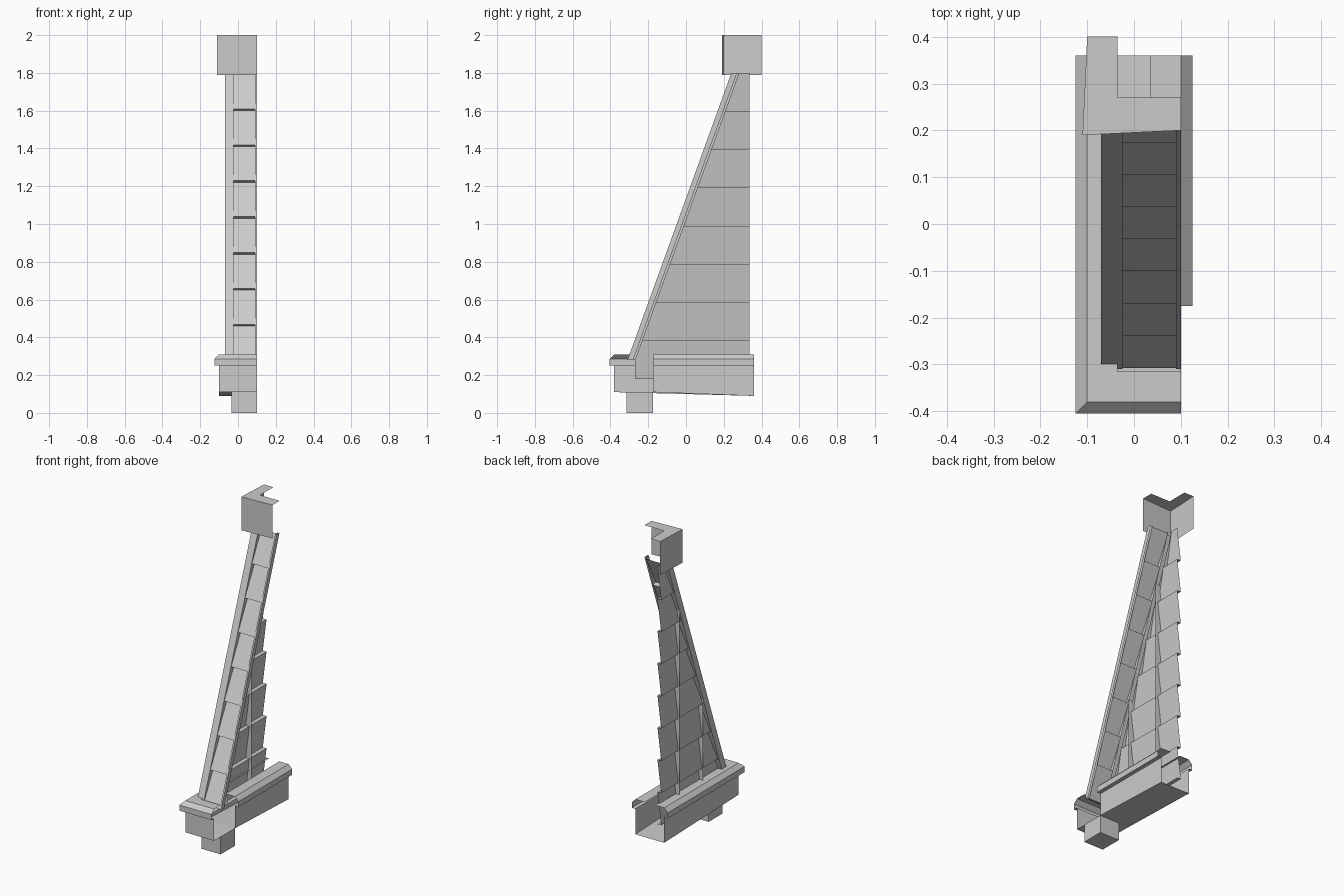
import bpy
from mathutils import Vector

if "Cube" in bpy.data.objects:
    bpy.data.objects.remove(bpy.data.objects["Cube"])

SLOPE = 0.362                      # lean of the front face, dy per dz
Z0, Z1 = 0.28, 1.80                # bottom and top of the leaning leg


def lean_y(z):
    return -0.31 + (z - Z0) * SLOPE


def add_mesh(name, verts, faces):
    me = bpy.data.meshes.new(name)
    me.from_pydata([tuple(v) for v in verts], [], faces)
    me.update()
    ob = bpy.data.objects.new(name, me)
    bpy.context.collection.objects.link(ob)
    return ob


def loft(name, *rows):
    """Sheet of quads joining rows of equally many points."""
    n = len(rows[0])
    verts = [p for r in rows for p in r]
    faces = [(k * n + i, k * n + i + 1, (k + 1) * n + i + 1, (k + 1) * n + i)
             for k in range(len(rows) - 1) for i in range(n - 1)]
    return add_mesh(name, verts, faces)


def polys(name, loops):
    """Separate flat polygons in one object."""
    verts, faces = [], []
    for lp in loops:
        faces.append(tuple(range(len(verts), len(verts) + len(lp))))
        verts += lp
    return add_mesh(name, verts, faces)


# Outer shell of the base: flange, moulded ledge and wall, mitred at the corner
# (inset from the outer wall, height); negative inset sticks out
shell = [(0.065, 0.31), (0, 0.31), (-0.025, 0.285), (-0.025, 0.25), (0, 0.25), (0, 0.11)]


def z_at(z, y):
    return z - 0.02 * (y + 0.175) / 0.535 if z == 0.11 and y > -0.175 else z


loft("base_outer_shell",
     [(0.10, -0.38 + d, z) for d, z in shell],
     [(-0.10 + d, -0.38 + d, z) for d, z in shell],
     [(-0.10 + d, 0.36, z_at(z, 0.36)) for d, z in shell])

# Inner side of the long base beam
loft("base_inner_shell",
     *[[(0.10 - d, y, z_at(z, y)) for d, z in shell] for y in (-0.175, 0.36)])

# Floor of the base, sloping down to the rear
loft("base_floor", *[[(-0.10, y, z), (0.10, y, z)]
                     for y, z in ((-0.38, 0.11), (-0.175, 0.11), (0.36, 0.09))])

# Foot under the corner
a, b, c, d = -0.035, 0.10, -0.315, -0.175
ring = [(a, c), (b, c), (b, d), (a, d)]
add_mesh("corner_foot",
         [(x, y, 0) for x, y in ring] + [(x, y, 0.11) for x, y in ring],
         [(3, 2, 1, 0)] + [(i, (i + 1) % 4, (i + 1) % 4 + 4, i + 4) for i in range(4)])

# Leaning corner leg and half batten on the front: swept sections (x, depth)
for name, sec in (
        ("corner_leg", [(-0.025, 0.03), (-0.025, 0), (-0.07, 0), (-0.07, 0.045), (-0.036, 0.045)]),
        ("front_batten", [(0.09, 0.03), (0.09, 0), (0.10, 0), (0.10, 0.03)])):
    loft(name, *[[(x, lean_y(z) + dy, z) for x, dy in sec] for z in (Z0, Z1)])

# Front cladding boards, overlapping like shingles
inward = Vector((0, 1, -SLOPE)).normalized()
loops = []
step = (Z1 - Z0) / 8
for i in range(8):
    za, zb = Z0 + i * step, Z0 + (i + 1) * step
    lo = Vector((0, lean_y(za), za)) + inward * 0.003
    hi = Vector((0, lean_y(zb), zb)) + inward * 0.03
    back = Vector((0, lean_y(za), za)) + inward * 0.03
    l, r = Vector((-0.025, 0, 0)), Vector((0.09, 0, 0))
    loops.append([lo + l, lo + r, hi + r, hi + l])
    loops.append([back + l, back + r, lo + r, lo + l])
polys("front_boards", loops)

# Side cladding boards, running from the leg to the rear edge
loops = []
X_OUT, X_IN, REAR = -0.062, -0.036, 0.335
step = 1.62 / 8


def leg_back(z):
    return max(-0.27, lean_y(z) + 0.04)


for i in range(8):
    za = 0.18 + i * step
    zb = za + step
    ya, yb = leg_back(za), leg_back(zb)
    face = [(X_OUT, REAR, za), (X_OUT, ya, za)]
    if za < Z0 < zb:
        t = (Z0 - za) / step
        face.append((X_OUT + t * (X_IN - X_OUT), -0.27, Z0))
    face += [(X_IN, yb, zb), (X_IN, REAR, zb)]
    loops.append(face)
    loops.append([(X_OUT, REAR, za), (X_IN, REAR, za), (X_IN, ya, za), (X_OUT, ya, za)])
polys("side_boards", loops)

# Thin upright ribs crossing the side cladding
ribs = []
for y in (0.165, -0.07):
    top = Z0 + (y + 0.31 - 0.03) / SLOPE
    ribs.append([(-0.07, y, 0.18), (-0.02, y, 0.18), (-0.02, y, top), (-0.07, y, top)])
polys("side_ribs", ribs)

# Top cap: two outer walls with an L-shaped flange
loft("top_cap",
     [(0.10, 0.27, 2.0), (0.10, 0.20, 2.0), (0.10, 0.20, 1.79)],
     [(-0.035, 0.27, 2.0), (-0.11, 0.19, 2.0), (-0.11, 0.19, 1.79)],
     [(-0.035, 0.40, 2.0), (-0.10, 0.40, 2.0), (-0.10, 0.40, 1.79)])
